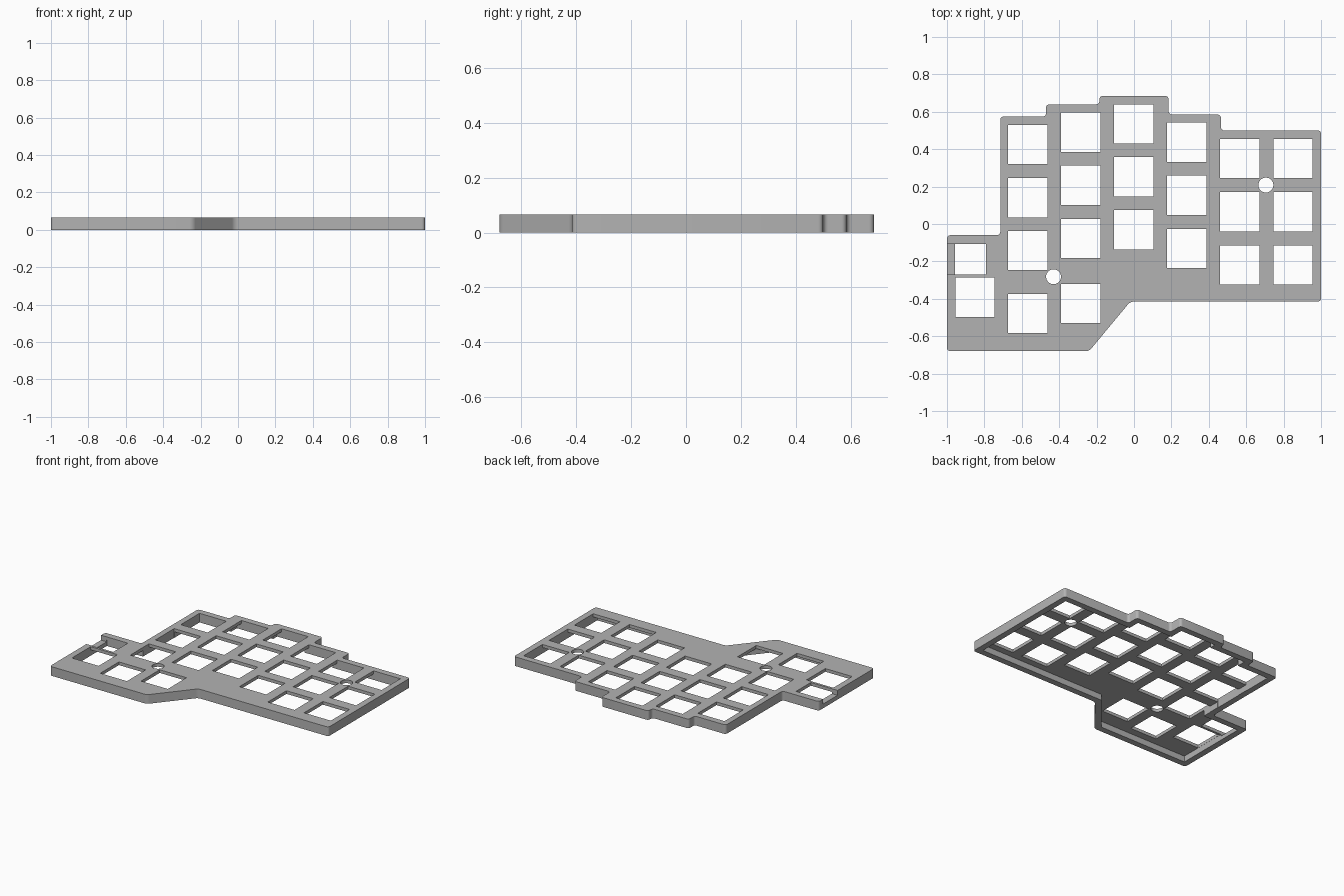
import bpy
import bmesh
import math
from mathutils import Vector

cube = bpy.data.objects.get("Cube")
if cube:
    bpy.data.objects.remove(cube, do_unlink=True)

HEIGHT = 0.065
PLATE = 0.0225      # thickness of the top plate
WALL = 0.044        # width of the perimeter wall
KEY = 0.21          # side of a switch opening

grey = bpy.data.materials.new("case_grey")
grey.use_nodes = True
colour = (0.45, 0.45, 0.45, 1)
grey.diffuse_color = colour
grey.node_tree.nodes["Principled BSDF"].inputs["Base Color"].default_value = colour

OUTLINE = [(-1, -.68), (-.24, -.68), (-.02, -.415), (1, -.415), (1, .5),
           (.465, .5), (.465, .585), (.185, .585), (.185, .685), (-.185, .685),
           (-.185, .64), (-.47, .64), (-.47, .575), (-.715, .575),
           (-.715, -.06), (-1, -.06)]


def inset(points, width):
    """Offset a counter-clockwise polygon inward with mitred corners."""
    pts = [Vector(p) for p in points]
    result = []
    for i, p in enumerate(pts):
        a = (p - pts[i - 1]).normalized()
        b = (pts[(i + 1) % len(pts)] - p).normalized()
        na, nb = Vector((-a.y, a.x)), Vector((-b.y, b.x))
        result.append(p + (na + nb) * width / (1 + na.dot(nb)))
    return result


def add_prism(bm, points, z0, z1, radius=0):
    """Extrude a polygon from z0 to z1, optionally rounding its upright edges."""
    face = bm.faces.new([bm.verts.new((p[0], p[1], z0)) for p in points])
    ext = bmesh.ops.extrude_face_region(bm, geom=[face])["geom"]
    top = [v for v in ext if isinstance(v, bmesh.types.BMVert)]
    bmesh.ops.translate(bm, vec=(0, 0, z1 - z0), verts=top)
    if radius:
        upright = [e for e in bm.edges
                   if abs(e.verts[0].co.z - e.verts[1].co.z) > 1e-4]
        bmesh.ops.bevel(bm, geom=upright, offset=radius, segments=5,
                        profile=0.5, affect='EDGES')


def rect(x0, y0, x1, y1):
    return [(x0, y0), (x1, y0), (x1, y1), (x0, y1)]


def finish(bm, name):
    bmesh.ops.recalc_face_normals(bm, faces=bm.faces)
    mesh = bpy.data.meshes.new(name)
    bm.to_mesh(mesh)
    bm.free()
    mesh.materials.append(grey)
    obj = bpy.data.objects.new(name, mesh)
    bpy.context.collection.objects.link(obj)
    return obj


# Solid case block with rounded corners
bm = bmesh.new()
add_prism(bm, OUTLINE, 0, HEIGHT, 0.018)
case = finish(bm, "keyboard_case")

# Hollow underside
bm = bmesh.new()
add_prism(bm, inset(OUTLINE, WALL), -0.1, HEIGHT - PLATE)
cavity = finish(bm, "cavity_cutter")

# Switch openings: column left edge, then the top edge of each key
bm = bmesh.new()
columns = [(-.955, [-.287]),
           (-.673, [.53, .246, -.037, -.373]),
           (-.39, [.595, .312, .028, -.32]),
           (-.107, [.64, .358, .074]),
           (.177, [.542, .258, -.026]),
           (.46, [.455, .17, -.114]),
           (.745, [.455, .17, -.114])]
for x, tops in columns:
    for y in tops:
        add_prism(bm, rect(x, y - KEY, x + KEY, y), -0.2, 0.2)

# Connector opening
add_prism(bm, rect(-.955, -.27, -.79, -.106), -0.2, 0.2)

# Round screw holes
for cx, cy in [(-.43, -.282), (.705, .208)]:
    ring = [(cx + .04 * math.cos(t * math.tau / 32),
             cy + .04 * math.sin(t * math.tau / 32)) for t in range(32)]
    add_prism(bm, ring, -0.2, 0.2)
openings = finish(bm, "opening_cutter")

# Cable notch lowering the wall beside the connector
bm = bmesh.new()
add_prism(bm, rect(-1.1, -.27, -.95, -.106), 0.03, 0.2)
notch = finish(bm, "notch_cutter")

# Cut everything out of the block
bpy.ops.object.select_all(action='DESELECT')
bpy.context.view_layer.objects.active = case
case.select_set(True)
for cutter in (cavity, openings, notch):
    cutter.hide_render = True
    mod = case.modifiers.new(cutter.name, 'BOOLEAN')
    mod.operation = 'DIFFERENCE'
    mod.solver = 'EXACT'
    mod.object = cutter
    bpy.ops.object.modifier_apply(modifier=mod.name)
    bpy.data.objects.remove(cutter, do_unlink=True)

bpy.ops.object.shade_smooth_by_angle(angle=math.radians(30))
